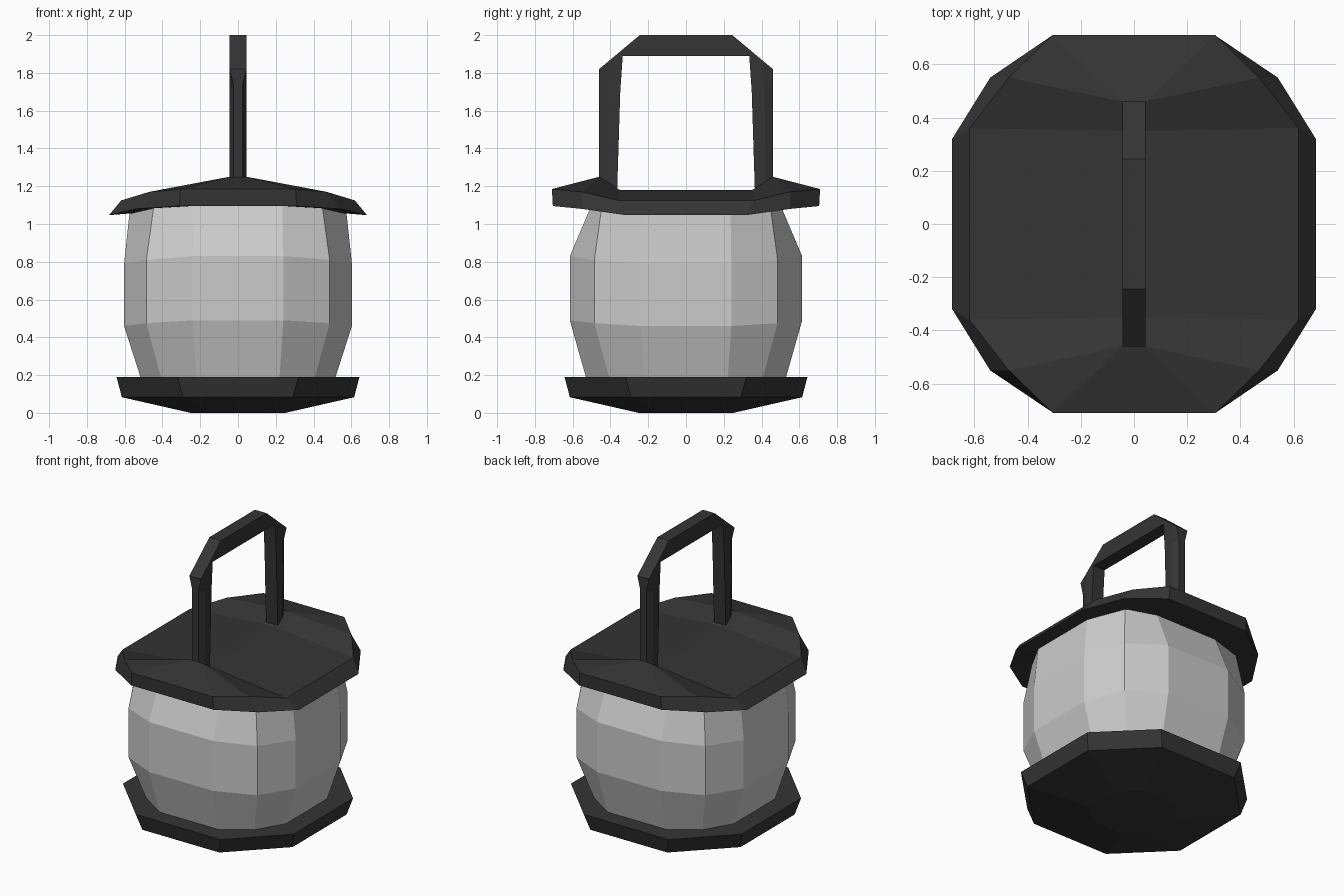
import bpy, bmesh

if "Cube" in bpy.data.objects:
    bpy.data.objects.remove(bpy.data.objects["Cube"])

dark = bpy.data.materials.new("dark_metal")
dark.diffuse_color = (0.035, 0.035, 0.035, 1)
dark.use_nodes = True
dark.node_tree.nodes["Principled BSDF"].inputs["Base Color"].default_value = dark.diffuse_color


def mirror_ring(quarter):
    """Closed ring from one quarter, listed from the +y side to the +x side."""
    q = list(quarter)
    return (q + [(x, -y, z) for x, y, z in reversed(q)]
            + [(-x, -y, z) for x, y, z in q]
            + [(-x, y, z) for x, y, z in reversed(q)])


def loft(name, rings, mat=None, caps=True):
    """Skin consecutive rings, merging points that coincide."""
    bm = bmesh.new()
    rows = [[bm.verts.new(p) for p in r] for r in rings]
    n = len(rows[0])
    for a, b in zip(rows, rows[1:]):
        for i in range(n):
            j = (i + 1) % n
            bm.faces.new((a[i], a[j], b[j], b[i]))
    if caps:
        bm.faces.new(rows[0])
        bm.faces.new(rows[-1])
    bmesh.ops.remove_doubles(bm, verts=bm.verts, dist=0.0005)
    bmesh.ops.recalc_face_normals(bm, faces=bm.faces)
    me = bpy.data.meshes.new(name)
    bm.to_mesh(me)
    bm.free()
    ob = bpy.data.objects.new(name, me)
    bpy.context.collection.objects.link(ob)
    if mat:
        me.materials.append(mat)
    return ob


# Barrel-shaped lamp body, twelve sides
body = []
for zf, zs, a, c, mx, my in [(0.19, 0.17, 0.22, 0.405, 0.51, 0.53),
                             (0.49, 0.46, 0.24, 0.485, 0.603, 0.615),
                             (0.83, 0.79, 0.24, 0.485, 0.603, 0.615),
                             (1.10, 1.10, 0.235, 0.445, 0.57, 0.50)]:
    body.append(mirror_ring([(a, my, zf), (c, c, (zf + zs) / 2), (mx, a, zs)]))
loft("lamp_body", body)

# Octagonal base tray with a shallow tapered underside
base = [mirror_ring([(a, r, z), (r, a, z)])
        for a, r, z in [(0.12, 0.25, 0), (0.29, 0.615, 0.083), (0.32, 0.643, 0.19)]]
loft("base_tray", base, dark)

# Roof: underside, eave, upper rim, and ridge raised at the handle feet
under = mirror_ring([(0.0, 0.0, 1.10)] * 3)
eave = mirror_ring([(0.31, 0.705, 1.095), (0.54, 0.55, 1.08), (0.683, 0.32, 1.047)])
rim = mirror_ring([(0.305, 0.71, 1.185), (0.47, 0.55, 1.17), (0.618, 0.36, 1.125)])
ridge = mirror_ring([(0.045, 0.46, 1.25), (0.045, 0.46, 1.25), (0.045, 0.35, 1.18)])
centre = mirror_ring([(0, 0.46, 1.25), (0, 0.46, 1.25), (0, 0.35, 1.175)])


def build_roof():
    bm = bmesh.new()
    rows = [[bm.verts.new(p) for p in r] for r in (under, eave, rim, ridge)]
    for a, b in zip(rows, rows[1:]):
        for i in range(12):
            j = (i + 1) % 12
            bm.faces.new((a[i], a[j], b[j], b[i]))
    r = rows[-1]
    # Ridge strip: two foot slopes and the flat middle
    bm.faces.new((r[1], r[2], r[9], r[10]))
    bm.faces.new((r[2], r[3], r[8], r[9]))
    bm.faces.new((r[3], r[4], r[7], r[8]))
    bmesh.ops.remove_doubles(bm, verts=bm.verts, dist=0.0005)
    bmesh.ops.recalc_face_normals(bm, faces=bm.faces)
    me = bpy.data.meshes.new("roof")
    bm.to_mesh(me)
    bm.free()
    me.materials.append(dark)
    bpy.context.collection.objects.link(bpy.data.objects.new("roof", me))


build_roof()

# Handle: six-sided section swept up, across and down, chamfered on the legs
half = [((0.46, 1.22), (0.365, 1.16), 0.023),
        ((0.46, 1.73), (0.348, 1.70), 0.023),
        ((0.46, 1.82), (0.335, 1.89), 0.044),
        ((0.245, 2.0), (0.245, 1.89), 0.044)]
path = [(o, i, w, 1) for o, i, w in half] + [(o, i, w, -1) for o, i, w in reversed(half)]
sections = []
for (oy, oz), (iy, iz), w, s in path:
    my, mz = oy + (iy - oy) * 0.4, oz + (iz - oz) * 0.4
    side = [(w, s * oy, oz), (0.044, s * my, mz), (0.044, s * iy, iz)]
    sections.append(side + [(-x, y, z) for x, y, z in reversed(side)])
loft("handle", sections, dark)
